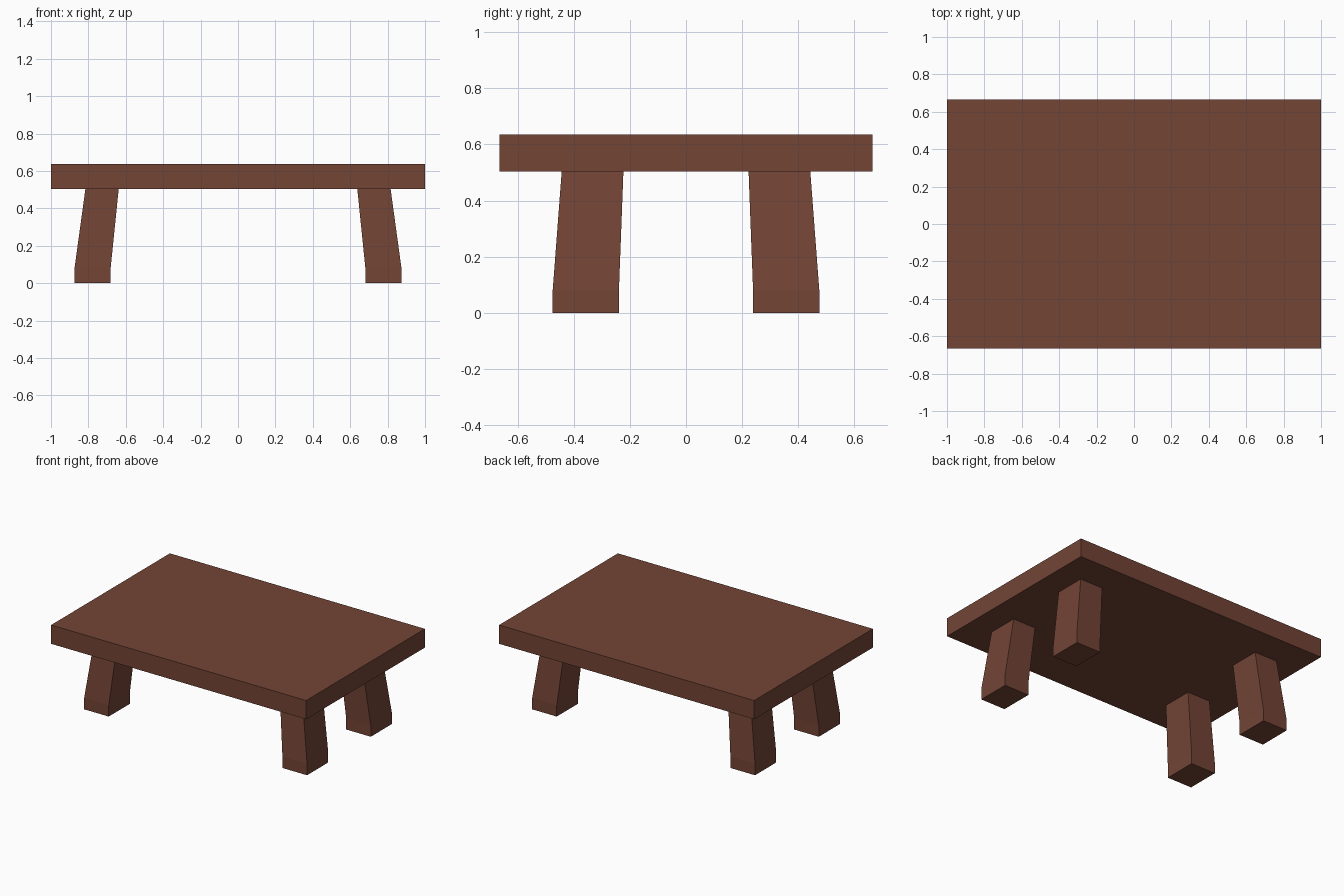
import bpy, bmesh

if "Cube" in bpy.data.objects:
    bpy.data.objects.remove(bpy.data.objects["Cube"])

wood = bpy.data.materials.new("brown_wood")
wood.diffuse_color = (0.17, 0.058, 0.036, 1)
wood.use_nodes = True
wood.node_tree.nodes["Principled BSDF"].inputs["Base Color"].default_value = wood.diffuse_color


def loft(name, sections):
    """Solid through rectangles given as (z, x0, x1, y0, y1), bottom to top."""
    bm = bmesh.new()
    rings = [[bm.verts.new((x, y, z)) for x, y in ((x0, y0), (x1, y0), (x1, y1), (x0, y1))]
             for z, x0, x1, y0, y1 in sections]
    bm.faces.new(rings[0])
    bm.faces.new(rings[-1])
    for a, b in zip(rings, rings[1:]):
        for i in range(4):
            j = (i + 1) % 4
            bm.faces.new((a[i], a[j], b[j], b[i]))
    bmesh.ops.recalc_face_normals(bm, faces=bm.faces)
    mesh = bpy.data.meshes.new(name)
    bm.to_mesh(mesh)
    bm.free()
    mesh.materials.append(wood)
    obj = bpy.data.objects.new(name, mesh)
    bpy.context.collection.objects.link(obj)
    return obj


# Thick rectangular slab
loft("table_top", [(0.503, -1, 1, -0.665, 0.665), (0.636, -1, 1, -0.665, 0.665)])

# Splayed legs with a short vertical foot
leg_sections = [(0.0, 0.681, 0.874, 0.239, 0.475),
                (0.08, 0.681, 0.874, 0.239, 0.475),
                (0.503, 0.638, 0.816, 0.223, 0.443)]
for sy, depth in ((-1, "front"), (1, "back")):
    for sx, side in ((-1, "left"), (1, "right")):
        loft(f"{depth}_{side}_leg",
             [(z, *sorted((sx * x0, sx * x1)), *sorted((sy * y0, sy * y1)))
              for z, x0, x1, y0, y1 in leg_sections])
